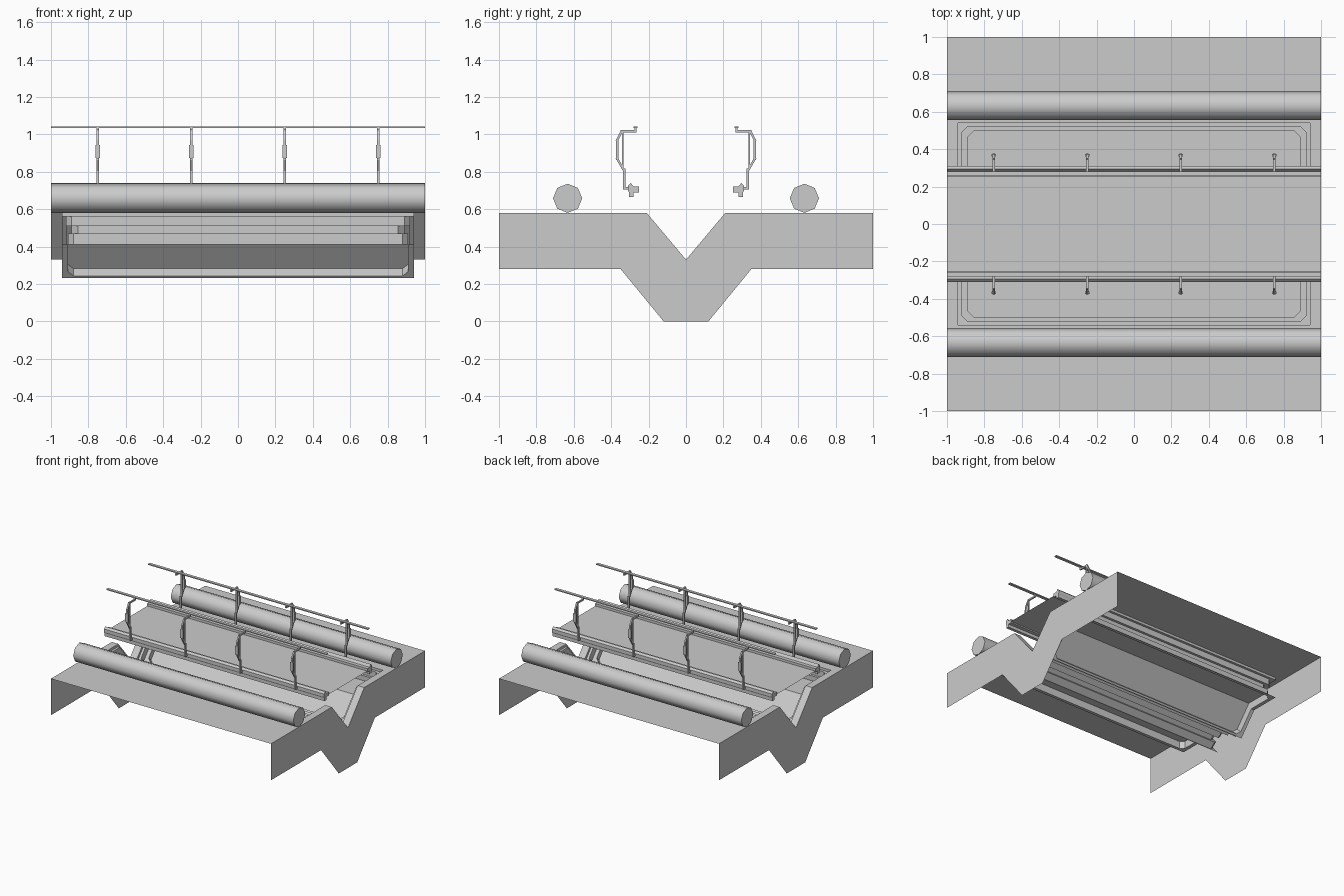
import bpy, bmesh, math
from mathutils import Vector, Matrix

if "Cube" in bpy.data.objects:
    bpy.data.objects.remove(bpy.data.objects["Cube"], do_unlink=True)

grey = bpy.data.materials.new("plain_grey")
grey.use_nodes = True
grey.diffuse_color = (0.6, 0.6, 0.6, 1)
grey.node_tree.nodes["Principled BSDF"].inputs["Base Color"].default_value = (0.6, 0.6, 0.6, 1)

GROUND, BEND, VALLEY = 0.58, 0.21, 0.33
along = Vector((BEND, GROUND - VALLEY)).normalized()   # up the valley slope (y, z)
below = Vector((along.y, -along.x))                    # into the ground from the slope


def finish(name, bm, mirror=False, smooth=False):
    mesh = bpy.data.meshes.new(name)
    bm.to_mesh(mesh)
    bm.free()
    mesh.materials.append(grey)
    obj = bpy.data.objects.new(name, mesh)
    bpy.context.collection.objects.link(obj)
    if mirror:
        mod = obj.modifiers.new("mirror", 'MIRROR')
        mod.use_axis = (False, True, False)
        mod.use_mirror_merge = False
    if smooth:
        bpy.ops.object.select_all(action='DESELECT')
        obj.select_set(True)
        bpy.context.view_layer.objects.active = obj
        bpy.ops.object.shade_smooth_by_angle(angle=math.radians(50))
    return obj


def extrude_profile(bm, points, x0, x1):
    """Prism with a (y, z) outline between two x positions."""
    a = [bm.verts.new((x0, y, z)) for y, z in points]
    b = [bm.verts.new((x1, y, z)) for y, z in points]
    faces = [bm.faces.new(a), bm.faces.new(b[::-1])]
    for i in range(len(a)):
        j = (i + 1) % len(a)
        faces.append(bm.faces.new((a[i], b[i], b[j], a[j])))
    bmesh.ops.recalc_face_normals(bm, faces=faces)


def bar(bm, path, x, width, thick):
    """Flat bar following a (y, z) path."""
    for p, q in zip(path, path[1:]):
        p, q = Vector(p), Vector(q)
        d = (q - p).normalized() * thick / 2
        n = Vector((-d.y, d.x))
        extrude_profile(bm, [p - d + n, q + d + n, q + d - n, p - d - n],
                        x - width / 2, x + width / 2)


def contour(bm, depth, half, outer, low, cut):
    """Outline bent over the valley edge, sunk by depth, corners cut off."""
    turn = BEND + depth * (1 - along.x) / along.y

    def flat(x, y):
        return bm.verts.new((x, y, GROUND - depth))

    def slope(x, t):
        p = along * t + below * depth
        return bm.verts.new((x, p.x, VALLEY + p.y))

    return [flat(-half, turn), flat(-half, outer - cut), flat(-half + cut, outer),
            flat(half - cut, outer), flat(half, outer - cut), flat(half, turn),
            slope(half, low + cut), slope(half - cut, low),
            slope(-half + cut, low), slope(-half, low + cut)]


# Ground sheet with a stepped recess folded over each valley edge
bm = bmesh.new()
rect = (0.94, 0.54, 0.013, 0)
step = (0.92, 0.52, 0.033, 0.03)
inner = (0.89, 0.50, 0.055, 0.035)
skirt = (0.91, 0.515, 0.03, 0.03)
levels = [(0, 1, 1, 0, 0), (0, *rect), (0.02, *rect), (0.02, *step), (0.07, *step),
          (0.07, *inner), (0.11, *inner), (0.11, *skirt), (0.17, *skirt), (0.17, *rect)]
rings = [contour(bm, *level) for level in levels]
for a, b in zip(rings, rings[1:]):
    for i in range(len(a)):
        j = (i + 1) % len(a)
        bm.faces.new((a[j], a[i], b[i], b[j]))
floor = rings[6]
bm.faces.new(floor[5::-1])
bm.faces.new([floor[0]] + floor[:4:-1])
bmesh.ops.remove_doubles(bm, verts=bm.verts, dist=0.0001)
finish("ground_with_recesses", bm, mirror=True)

# End plates closing the ground section
half_section = [(0.12, 0), (0.35, 0.28), (1, 0.28), (1, GROUND), (BEND, GROUND)]
section = half_section + [(0, VALLEY)] + [(-y, z) for y, z in half_section[::-1]]
for side, name in ((1, "left_end_plate"), (-1, "right_end_plate")):
    bm = bmesh.new()
    bm.faces.new([bm.verts.new((side, y, z)) for y, z in section[::side]])
    finish(name, bm)

# Eight-sided pipes lying on the ground
bm = bmesh.new()
bmesh.ops.create_cone(bm, cap_ends=True, segments=8, radius1=0.078, radius2=0.078, depth=2,
                      matrix=Matrix.Translation((0, 0.633, GROUND + 0.078))
                      @ Matrix.Rotation(math.pi / 2, 4, 'Y'))
finish("pipes", bm, mirror=True, smooth=True)

# Bridge deck
bm = bmesh.new()
bm.faces.new([bm.verts.new((x, y, 0.7)) for x, y in
              ((-1, -0.26), (1, -0.26), (1, 0.26), (-1, 0.26))])
finish("deck", bm)

# Kerb beams along the deck
bm = bmesh.new()
extrude_profile(bm, [(0.25, 0.69), (0.28, 0.69), (0.28, 0.665), (0.305, 0.665), (0.305, 0.69),
                     (0.31, 0.70), (0.31, 0.725), (0.295, 0.74), (0.28, 0.72), (0.25, 0.72)],
                -1, 1)
finish("kerb_beams", bm, mirror=True)

# Railing posts with an outer loop and a hooked top
bm = bmesh.new()
for x in (-0.75, -0.25, 0.25, 0.75):
    bar(bm, [(0.305, 0.712), (0.33, 0.712), (0.33, 0.81)], x, 0.014, 0.014)
    bar(bm, [(0.338, 0.815), (0.338, 1.01)], x, 0.01, 0.008)
    bar(bm, [(0.335, 0.812), (0.368, 0.87), (0.368, 0.97), (0.343, 1.017), (0.27, 1.017),
             (0.27, 1.032)], x, 0.012, 0.012)
    bar(bm, [(0.368, 0.88), (0.368, 0.935)], x, 0.026, 0.014)
finish("railing_posts", bm, mirror=True)

# Handrails
bm = bmesh.new()
extrude_profile(bm, [(0.258, 1.035), (0.282, 1.035), (0.282, 1.043), (0.258, 1.043)], -1, 1)
finish("handrails", bm, mirror=True)
